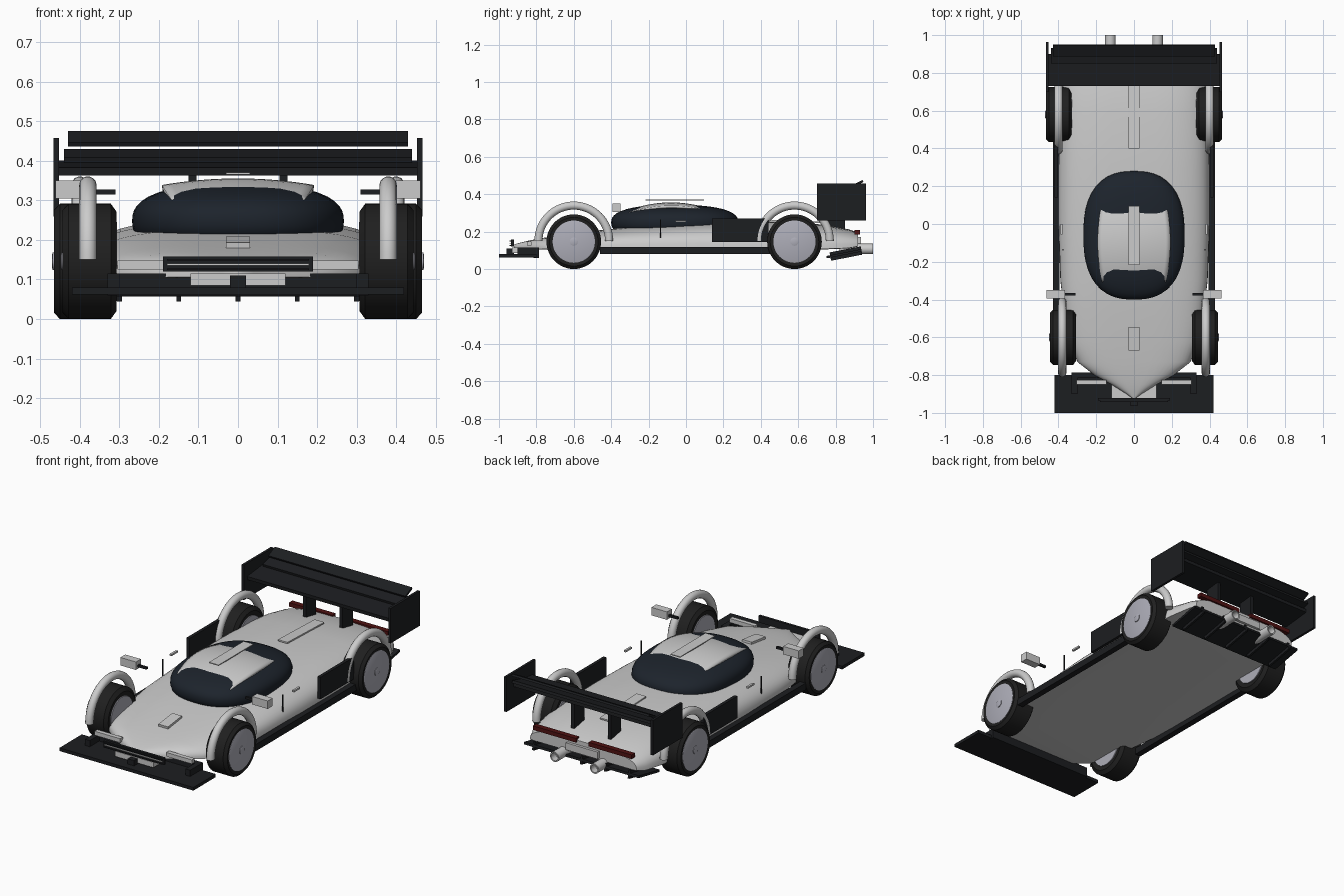
import bpy, bmesh, math
from mathutils import Vector

if "Cube" in bpy.data.objects:
    bpy.data.objects.remove(bpy.data.objects["Cube"])


def mat(name, c):
    m = bpy.data.materials.new(name)
    m.diffuse_color = (*c, 1)
    m.use_nodes = True
    m.node_tree.nodes["Principled BSDF"].inputs["Base Color"].default_value = m.diffuse_color
    return m


BLACK = mat("carbon", (0.012, 0.013, 0.015))
RUBBER = mat("rubber", (0.014, 0.014, 0.014))
GLASS = mat("glass", (0.012, 0.017, 0.025))
RIM = mat("rim", (0.42, 0.42, 0.48))
RED = mat("tail_red", (0.08, 0.006, 0.006))


def obj(name, bm, m=None, smooth=None):
    bmesh.ops.recalc_face_normals(bm, faces=bm.faces)
    me = bpy.data.meshes.new(name)
    bm.to_mesh(me)
    bm.free()
    o = bpy.data.objects.new(name, me)
    bpy.context.collection.objects.link(o)
    if m:
        me.materials.append(m)
    if smooth:
        bpy.ops.object.select_all(action='DESELECT')
        o.select_set(True)
        bpy.context.view_layer.objects.active = o
        bpy.ops.object.shade_smooth_by_angle(angle=math.radians(smooth))
    return o


def box(name, x, y, z, m=None, tilt=0):
    bm = bmesh.new()
    bmesh.ops.create_cube(bm, size=1)
    for v in bm.verts:
        v.co = Vector((v.co.x * (x[1] - x[0]), v.co.y * (y[1] - y[0]), v.co.z * (z[1] - z[0])))
    o = obj(name, bm, m)
    o.location = (sum(x) / 2, sum(y) / 2, sum(z) / 2)
    o.rotation_euler.x = math.radians(tilt)
    return o


def pair(name, x, y, z, m=None, tilt=0):
    box(name + "_right", x, y, z, m, tilt)
    box(name + "_left", (-x[1], -x[0]), y, z, m, tilt)


def loft(bm, rings, closed=False):
    vs = [[bm.verts.new(p) for p in r] for r in rings]
    n = len(vs[0])
    for i in range(len(vs) if closed else len(vs) - 1):
        a, b = vs[i], vs[(i + 1) % len(vs)]
        for j in range(n):
            bm.faces.new((a[j], a[(j + 1) % n], b[(j + 1) % n], b[j]))
    if not closed:
        bm.faces.new(vs[0])
        bm.faces.new(vs[-1])


def lathe_x(name, profile, loc, side, m, seg=48):
    # profile points are (x offset, radius), turned about the axle
    bm = bmesh.new()
    loft(bm, [[(side * px, r * math.cos(t), r * math.sin(t))
               for t in [2 * math.pi * k / seg for k in range(seg)]] for px, r in profile])
    o = obj(name, bm, m, 35)
    o.location = loc
    return o


# body shell: (y, half width, bottom z, top z)
stations = [(-.92, .012, .11, .13), (-.90, .04, .11, .137), (-.85, .12, .105, .15), (-.80, .21, .105, .16),
            (-.73, .30, .105, .172), (-.62, .34, .105, .187), (-.5, .365, .105, .203), (-.3, .39, .105, .225),
            (0, .40, .105, .243), (.3, .40, .105, .252), (.6, .395, .105, .25), (.75, .385, .105, .235),
            (.87, .36, .11, .212), (.92, .335, .12, .195)]
bm = bmesh.new()
rings = []
for y, w, b, t in stations:
    ring = []
    for k in range(25):
        a = math.pi * k / 24
        c, s = math.cos(a), math.sin(a)
        ring.append((w * math.copysign(abs(c) ** .6, c), y, b + .02 * (t - b) + (t - b) * .98 * abs(s) ** .75))
    ring += [(-w * .94, y, b), (w * .94, y, b)]
    rings.append(ring)
loft(bm, rings)
obj("body_shell", bm, None, 40)

# glass canopy as a squared-off ellipsoid
bm = bmesh.new()
bmesh.ops.create_uvsphere(bm, u_segments=48, v_segments=24, radius=1)
for v in bm.verts:
    f = sum(abs(c) ** 2.5 for c in v.co) ** -.4
    v.co = Vector((v.co.x * f * .268, v.co.y * f * .34 - .06, v.co.z * f * .095 + .248))
obj("canopy", bm, GLASS, 60)

# curved roof panel
bm = bmesh.new()
bmesh.ops.create_grid(bm, x_segments=16, y_segments=16, size=1)
for v in bm.verts:
    y = -.095 + .213 * v.co.y
    x = v.co.x * (.193 - .025 * v.co.y ** 2)
    v.co = Vector((x, y, .356 - .45 * x * x - .8 * (y + .08) ** 2))
roof = obj("roof_panel", bm, None, 40)
mod = roof.modifiers.new("thick", 'SOLIDIFY')
mod.thickness = .014
mod.offset = 1 if roof.data.polygons[0].normal.z < 0 else -1

# raised centre stripes
box("roof_stripe", (-.03, .03), (-.217, .095), (.366, .371))
box("hood_stripe", (-.03, .03), (-.67, -.545), (.187, .201), None, 7)
box("deck_stripe", (-.03, .03), (.40, .73), (.25, .258), None, -2)

# wheels and tube arches
for nm, y, x0, x1, ax in (("front", -.6, .307, .444, .38), ("rear", .58, .33, .466, .40)):
    for s, sd in ((1, "right"), (-1, "left")):
        loc = (0, y, .146)
        lathe_x(f"{nm}_tyre_{sd}", [(x0 + .004, .11), (x0, .125), (x0 + .015, .146), (x1 - .015, .146),
                                    (x1, .13), (x1 - .004, .112)], loc, s, RUBBER)
        lathe_x(f"{nm}_rim_{sd}", [(x0 - .001, .10), (x1 - .002, .113), (x1, .108)], loc, s, RIM)
        lathe_x(f"{nm}_hub_{sd}", [(x1 - .02, .022), (x1 + .003, .022), (x1 + .005, .016)], loc, s, RIM, 20)
        bm = bmesh.new()
        arc = []
        for k in range(33):
            a = math.pi * k / 32
            arc.append([(s * ax + .022 * math.cos(t), y + (.189 + .022 * math.sin(t)) * math.cos(a),
                         .15 + (.189 + .022 * math.sin(t)) * math.sin(a))
                        for t in [2 * math.pi * j / 14 for j in range(14)]])
        loft(bm, arc)
        obj(f"{nm}_arch_{sd}", bm, None, 45)

# front splitter, grille, headlights and tow hook
box("splitter", (-.42, .42), (-1, -.8), (.062, .08), BLACK)
box("splitter_rear_step", (-.33, .33), (-.815, -.785), (.06, .115), BLACK)
pair("splitter_fence", (.30, .33), (-.90, -.80), (.08, .115), BLACK)
box("grille", (-.19, .19), (-.935, -.92), (.12, .158), BLACK)
for i in range(3):
    box(f"grille_bar_{i}", (-.18, .18), (-.943, -.935), (.124 + i * .012, .128 + i * .012), BLACK if i != 1 else None)
pair("headlight", (.145, .305), (-.85, -.825), (.125, .148))
box("nose_bumper", (-.12, .12), (-.93, -.84), (.085, .115))
box("tow_hook", (-.02, .02), (-.96, -.92), (.08, .11), BLACK)

# side skirts, side plates, door seams, handles and mirrors
pair("side_skirt", (.395, .43), (-.46, .45), (.08, .118), BLACK)
pair("side_plate", (.402, .42), (.14, .44), (.145, .27), BLACK)
pair("door_seam", (.373, .379), (-.139, -.133), (.16, .265), BLACK)
pair("door_handle", (.378, .39), (-.055, 0), (.25, .26))
pair("mirror", (.365, .462), (-.394, -.35), (.305, .35))
pair("mirror_stalk", (.31, .37), (-.378, -.366), (.315, .328), BLACK)

# rear wing
box("wing_main_plane", (-.455, .455), (.73, .90), (.372, .392), BLACK, 6)
box("wing_slot_plane", (-.44, .44), (.85, .93), (.405, .42), BLACK, 15)
box("wing_flap", (-.43, .43), (.885, .95), (.45, .462), BLACK, 26)
pair("wing_endplate", (.453, .467), (.70, .963), (.26, .458), BLACK)
pair("wing_pylon", (.105, .125), (.76, .85), (.19, .38), BLACK)

# tail lights, number panel, exhausts and diffuser
pair("tail_light", (.04, .31), (.90, .93), (.185, .208), RED)
box("tail_panel", (-.10, .10), (.90, .935), (.13, .17))
for s, sd in ((1, "right"), (-1, "left")):
    bm = bmesh.new()
    loft(bm, [[(s * .125 + r * math.cos(t), y, .107 + r * math.sin(t))
               for t in [2 * math.pi * k / 24 for k in range(24)]]
              for y, r in ((.82, .028), (1, .028), (1, .021), (.96, .021))])
    obj(f"exhaust_{sd}", bm, None, 35)
box("diffuser", (-.36, .36), (.75, .94), (.075, .088), BLACK, 11)
for i in range(5):
    x = -.30 + .15 * i
    box(f"diffuser_fin_{i}", (x - .006, x + .006), (.77, .94), (.06, .105), BLACK, 11)
